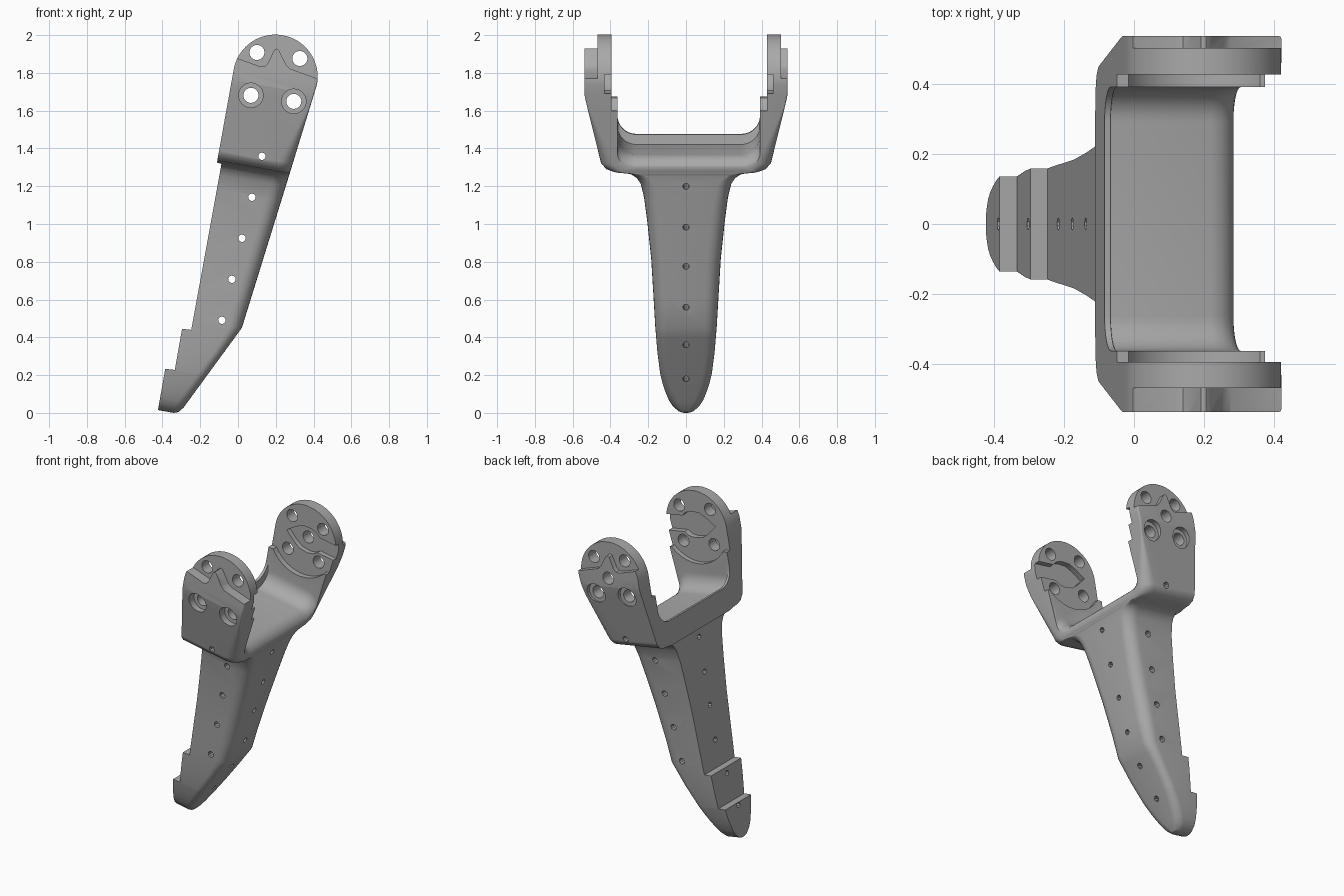
import bpy, bmesh, math
from mathutils import Matrix

cube = bpy.data.objects.get("Cube")
if cube:
    bpy.data.objects.remove(cube, do_unlink=True)

TILT = math.radians(10)
CU, CV, R = -0.114, 1.786, 0.224      # centre and radius of the pivot discs

grey = bpy.data.materials.new("plain grey")
grey.use_nodes = True
grey.diffuse_color = (0.4, 0.4, 0.4, 1)
grey.node_tree.nodes["Principled BSDF"].inputs["Base Color"].default_value = (0.4, 0.4, 0.4, 1)


def loft(name, rings):
    """Skin a closed solid over rings of equal point count."""
    bm = bmesh.new()
    rows = [[bm.verts.new(p) for p in ring] for ring in rings]
    n = len(rows[0])
    for a, b in zip(rows, rows[1:]):
        for i in range(n):
            j = (i + 1) % n
            bm.faces.new((a[i], a[j], b[j], b[i]))
    bm.faces.new(rows[0][::-1])
    bm.faces.new(rows[-1])
    bmesh.ops.recalc_face_normals(bm, faces=bm.faces)
    mesh = bpy.data.meshes.new(name)
    bm.to_mesh(mesh)
    bm.free()
    obj = bpy.data.objects.new(name, mesh)
    bpy.context.collection.objects.link(obj)
    mesh.materials.append(grey)
    return obj


def slab(outline, y0, y1):
    return loft("cutter", [[(u, y, v) for u, v in outline] for y in (y0, y1)])


def disc(u, v, r, n=20):
    return [(u + r * math.cos(2 * math.pi * i / n), v + r * math.sin(2 * math.pi * i / n))
            for i in range(n)]


def cut(body, cutter):
    mod = body.modifiers.new("cut", "BOOLEAN")
    mod.operation, mod.solver, mod.object = "DIFFERENCE", "EXACT", cutter
    bpy.context.view_layer.objects.active = body
    bpy.ops.object.modifier_apply(modifier=mod.name)
    bpy.data.objects.remove(cutter, do_unlink=True)


def lerp(table, t):
    for (a, p), (b, q) in zip(table, table[1:]):
        if t <= b:
            return p + (q - p) * max(0, t - a) / (b - a)
    return table[-1][1]


# Leg and fork as one loft: half width, heel-side edge and toe-side edge by height
WIDTH = [(-.059, .015), (-.05, .04), (-.021, .072), (.01, .09), (.06, .109), (.11, .124),
         (.168, .137), (.3, .152), (.447, .163), (.81, .184), (1.017, .205), (1.15, .222),
         (1.225, .24), (1.26, .262), (1.283, .295), (1.293, .34), (1.297, .39), (1.31, .425),
         (1.34, .45), (1.69, .53), (1.73, .538)]
TOE = [(-.059, -.335), (-.05, -.31), (-.021, -.288), (.447, -.058), (1.3, .05), (CV, .11)]
HEEL = [(.163, -.42), (.166, -.369), (.387, -.369), (.39, -.32), (1.283, -.315),
        (1.286, -.34), (CV, -.338)]
ROUND = [(.3, .05), (.6, .075), (1.35, .075), (1.65, .008)]


def section(v, u0, u1):
    w = lerp(WIDTH, v)
    r = min(lerp(ROUND, v), w * .7, (u1 - u0) * .4)
    right = [(u1 - r + r * math.cos(t), w - r + r * math.sin(t), v)
             for t in [math.pi / 2 * (1 - k / 6) for k in range(7)]]
    return [(u0, -w, v), (u0, w, v)] + right + [(u, -y, v) for u, y, v in right[::-1]]


levels = sorted({v for table in (WIDTH, TOE, HEEL, ROUND) for v, _ in table})
rings = [section(v, lerp(HEEL, v), lerp(TOE, v)) for v in levels]
for k in range(1, 18):
    a = math.radians(5 * k)
    rings.append(section(CV + R * math.sin(a), CU - R * math.cos(a), CU + R * math.cos(a)))
body = loft("forked_leg", rings)

# Saddle between the arms, with a lip on the heel side and a rolled toe edge
FLOOR = [(-.5, 1.44), (-.322, 1.44), (-.312, 1.388), (-.02, 1.385), (.01, 1.378),
         (.035, 1.362), (.052, 1.338), (.064, 1.3), (.3, 1.3)]


def saddle(u, floor, y0=-.363, y1=.392, r=.1):
    arc = [math.pi / 2 * k / 8 for k in range(9)]
    left = [(u, y0 + r - r * math.cos(t), floor + r - r * math.sin(t)) for t in arc]
    right = [(u, y1 - r + r * math.sin(t), floor + r - r * math.cos(t)) for t in arc]
    return [(u, y0, 2.2)] + left + right + [(u, y1, 2.2)]


cut(body, loft("cutter", [saddle(u, f) for u, f in FLOOR]))

# Disc seat inside each arm: round below, open above
cut(body, slab(disc(CU, CV, .24, 48), -.395, .428))
cut(body, slab([(-.6, 1.64), (.4, 1.64), (.4, 2.2), (-.6, 2.2)], -.395, .428))

# Lever-shaped pocket in each seat, open on the toe side
half = [(.3, .052), (.1, .052), (.07, .075), (.03, .085), (-.03, .08), (-.08, .05)]
lever = [(CU + u, CV + v) for u, v in half + [(-.14, 0)] + [(u, -v) for u, v in half[::-1]]]
cut(body, slab(lever, -.432, .46))

# Step on the outside of each arm, leaving a raised point in the middle
star = [(-.6, 1.86), (-.34, 1.85), (-.2, 1.826), (-.18, 1.83), (-.165, 1.85), (-.145, 1.925),
        (-.132, 1.935), (-.118, 1.925), (-.07, 1.86), (-.045, 1.842), (.106, 1.816),
        (.4, 1.8), (.4, 2.2), (-.6, 2.2)]
for inner, outer in ((-.7, -.469), (.504, .7)):
    cut(body, slab(star, inner, outer))

# Four bolt holes per arm, the lower two counterbored
for k in range(4):
    a = math.radians(47 + 90 * k)
    u, v = CU + .162 * math.cos(a), CV + .162 * math.sin(a)
    cut(body, slab(disc(u, v, .04), -.7, .7))
    if k > 1:
        cut(body, slab(disc(u, v, .065), -.7, -.469))
        cut(body, slab(disc(u, v, .065), .504, .7))
cut(body, slab(disc(CU, CV, .04), .4, .7))

# Small lacing holes across the leg and from toe to heel
for k in range(5):
    cut(body, slab(disc(-.169 + .0145 * k, .468 + .223 * k, .02, 10), -.7, .7))
for v in (.146, .347, .56, .785, 1.0, 1.225):
    cut(body, loft("cutter", [[(u, y, v + dz) for y, dz in disc(0, 0, .017, 10)]
                              for u in (-.6, .3)]))

# Lean the part and shade it
body.data.transform(Matrix.Rotation(TILT, 4, "Y"))
bpy.ops.object.select_all(action="DESELECT")
body.select_set(True)
bpy.context.view_layer.objects.active = body
bpy.ops.object.shade_smooth_by_angle(angle=math.radians(30))
